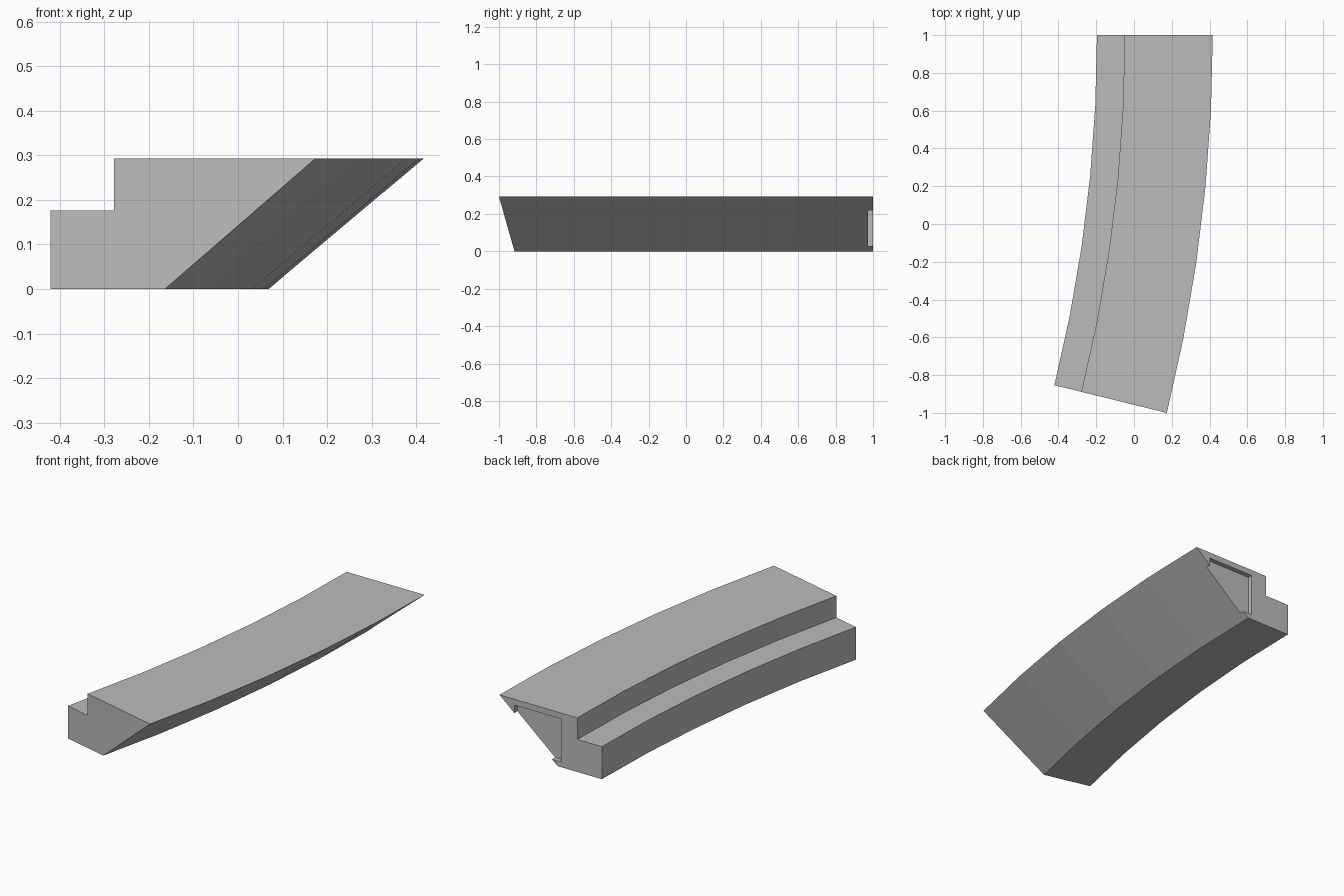
import bpy, bmesh, math
from mathutils import Matrix, Vector

cube = bpy.data.objects.get("Cube")
if cube:
    bpy.data.objects.remove(cube, do_unlink=True)

TIP, HEIGHT, RADIUS = 0.417, 0.293, 8.35
SWEEP = math.radians(13.86)
SEGMENTS = 5

# Single plain grey
grey = bpy.data.materials.new("plain_grey")
grey.use_nodes = True
colour = (0.5, 0.5, 0.5, 1)
grey.diffuse_color = colour
grey.node_tree.nodes["Principled BSDF"].inputs["Base Color"].default_value = colour


def add_object(name, bm):
    bmesh.ops.recalc_face_normals(bm, faces=bm.faces)
    mesh = bpy.data.meshes.new(name)
    bm.to_mesh(mesh)
    bm.free()
    mesh.materials.append(grey)
    obj = bpy.data.objects.new(name, mesh)
    bpy.context.collection.objects.link(obj)
    return obj


# Stepped, slant-sided cross-section swept along a shallow arc
profile = [(-0.196, 0), (-0.196, 0.176), (-0.049, 0.176),
           (-0.049, HEIGHT), (TIP, HEIGHT), (0.069, 0)]
centre = Vector((TIP - RADIUS, 1, 0))
bm = bmesh.new()
rings = []
for i in range(SEGMENTS + 1):
    turn = Matrix.Rotation(-SWEEP * i / SEGMENTS, 3, 'Z')
    rings.append([bm.verts.new(centre + turn @ (Vector((x, 1, z)) - centre))
                  for x, z in profile])
for a, b in zip(rings, rings[1:]):
    for j in range(len(profile)):
        k = (j + 1) % len(profile)
        bm.faces.new((a[j], a[k], b[k], b[j]))
bm.faces.new(rings[0])
bm.faces.new(rings[-1])
body = add_object("curved_edge_block", bm)

# Shallow rectangular recess in the back end, open through the slanted side
low, high = Vector((0.047, 0.974, 0.028)), Vector((0.328, 1.1, 0.261))
bm = bmesh.new()
bmesh.ops.create_cube(bm, size=1)
bmesh.ops.scale(bm, vec=high - low, verts=bm.verts)
bmesh.ops.translate(bm, vec=(low + high) / 2, verts=bm.verts)
cutter = add_object("recess_cutter", bm)
cutter.hide_render = True

cut = body.modifiers.new("end_recess", 'BOOLEAN')
cut.operation = 'DIFFERENCE'
cut.solver = 'EXACT'
cut.object = cutter
bpy.context.view_layer.objects.active = body
body.select_set(True)
bpy.ops.object.modifier_apply(modifier=cut.name)
bpy.data.objects.remove(cutter, do_unlink=True)
